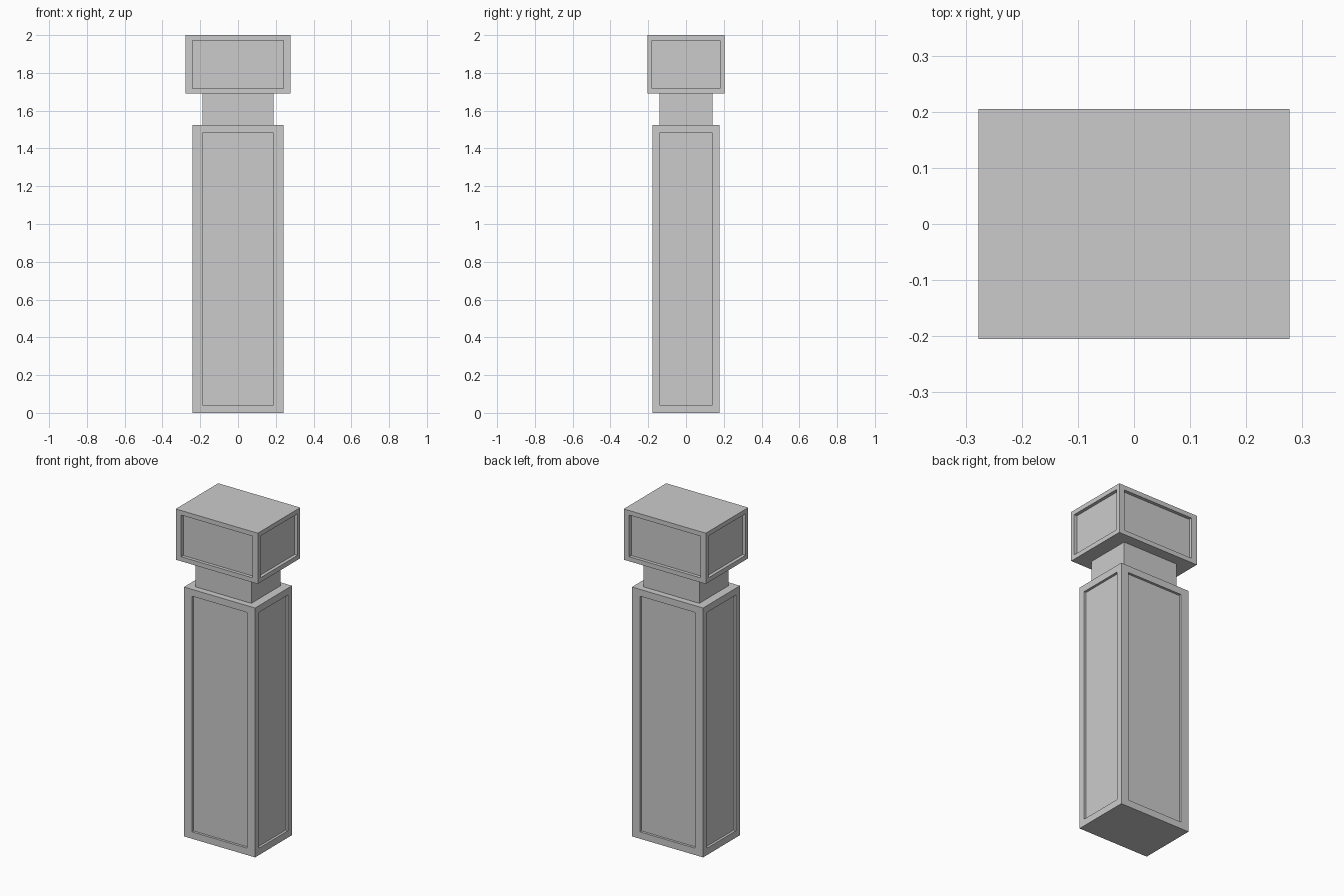
import bpy
import bmesh
from mathutils import Vector

cube = bpy.data.objects.get("Cube")
if cube:
    bpy.data.objects.remove(cube, do_unlink=True)

grey = bpy.data.materials.new("stone grey")
grey.use_nodes = True
colour = (0.6, 0.6, 0.6, 1)
grey.diffuse_color = colour
grey.node_tree.nodes["Principled BSDF"].inputs["Base Color"].default_value = colour


def block(name, half_x, half_y, bottom, top, frame=None, depth=0.0):
    """Box whose four upright sides may carry a sunken panel."""
    bm = bmesh.new()
    bmesh.ops.create_cube(bm, size=2)
    half = Vector((half_x, half_y, (top - bottom) / 2))
    bmesh.ops.scale(bm, vec=half, verts=bm.verts)
    bm.normal_update()
    if frame:
        for face in [f for f in bm.faces if abs(f.normal.z) < 0.5]:
            normal = face.normal.copy()
            bmesh.ops.inset_individual(bm, faces=[face], thickness=0.01)
            # Fit the panel to the frame widths, then sink it
            for v in face.verts:
                for i in range(3):
                    if abs(normal[i]) < 0.5:
                        v.co[i] = (half[i] - frame[i]) * (1 if v.co[i] > 0 else -1)
            bmesh.ops.inset_individual(bm, faces=[face], thickness=0)
            bmesh.ops.translate(bm, vec=normal * -depth, verts=face.verts)
    bmesh.ops.recalc_face_normals(bm, faces=bm.faces)
    mesh = bpy.data.meshes.new(name)
    bm.to_mesh(mesh)
    bm.free()
    mesh.materials.append(grey)
    obj = bpy.data.objects.new(name, mesh)
    obj.location.z = (bottom + top) / 2
    bpy.context.collection.objects.link(obj)
    return obj


# Tall panelled shaft, plain neck and panelled cap
block("shaft", 0.24, 0.178, 0, 1.523, (0.053, 0.038, 0.042), 0.015)
block("neck", 0.188, 0.14, 1.523, 1.69)
block("cap", 0.277, 0.205, 1.69, 2, (0.037, 0.025, 0.028), 0.02)
